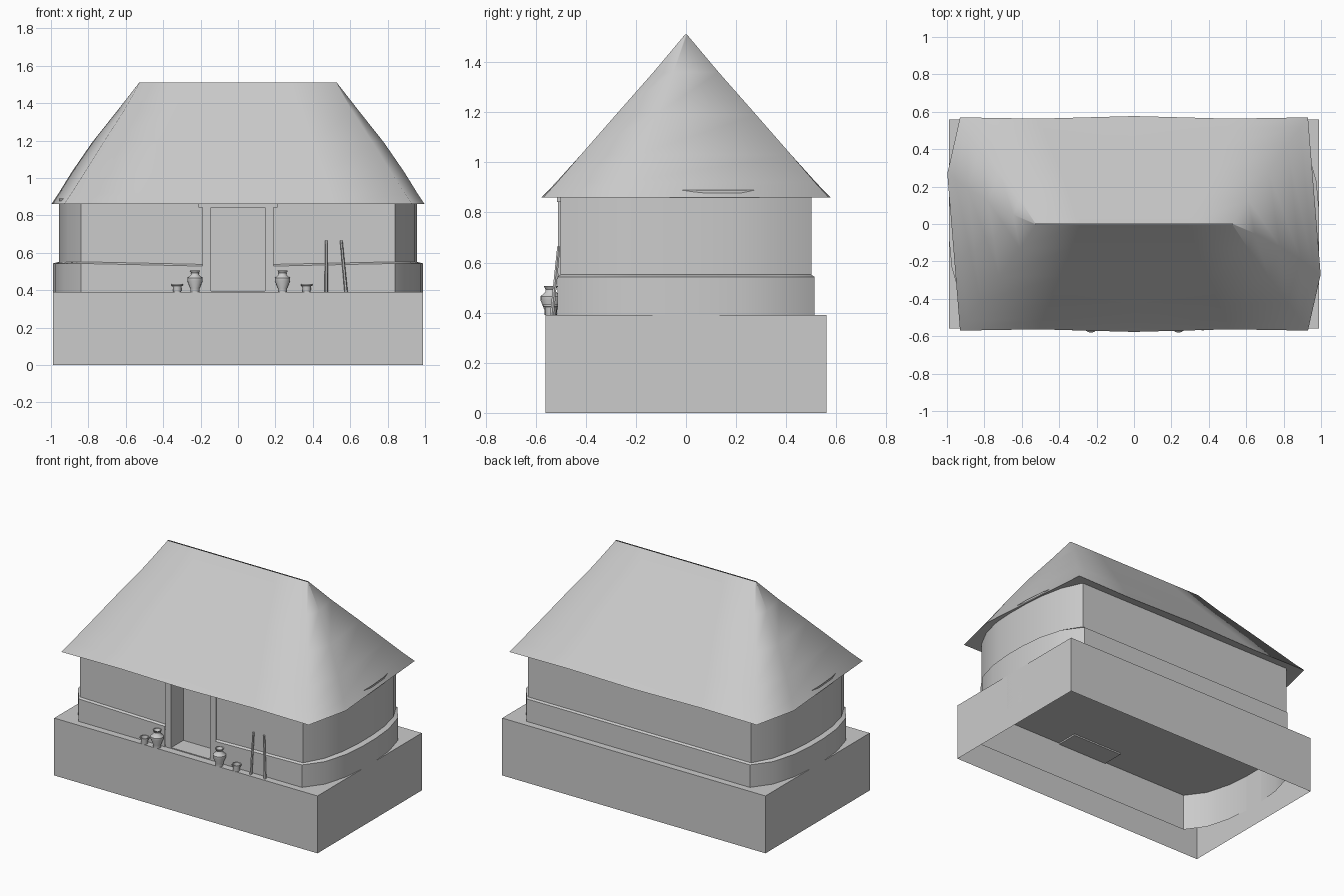
import bpy, bmesh, math
from mathutils import Vector

if "Cube" in bpy.data.objects:
    bpy.data.objects.remove(bpy.data.objects["Cube"])


def finish(name, bm, angle=40):
    bmesh.ops.recalc_face_normals(bm, faces=bm.faces)
    me = bpy.data.meshes.new(name)
    bm.to_mesh(me)
    bm.free()
    ob = bpy.data.objects.new(name, me)
    bpy.context.collection.objects.link(ob)
    bpy.ops.object.select_all(action='DESELECT')
    ob.select_set(True)
    bpy.context.view_layer.objects.active = ob
    bpy.ops.object.shade_smooth_by_angle(angle=math.radians(angle))
    return ob


def box(name, x0, x1, y0, y1, z0, z1, open_bottom=False):
    bm = bmesh.new()
    bmesh.ops.create_cube(bm, size=1)
    for v in bm.verts:
        v.co = Vector(((x0 + x1) / 2 + v.co.x * (x1 - x0),
                       (y0 + y1) / 2 + v.co.y * (y1 - y0),
                       (z0 + z1) / 2 + v.co.z * (z1 - z0)))
    if open_bottom:
        low = [f for f in bm.faces if f.calc_center_median().z < z0 + 1e-4]
        bmesh.ops.delete(bm, geom=low, context='FACES_ONLY')
    return finish(name, bm)


def loft(name, rings, closed=True, angle=40):
    bm = bmesh.new()
    rows = [[bm.verts.new(p) for p in r] for r in rings]
    n = len(rows[0])
    for a, b in zip(rows, rows[1:]):
        for i in range(n if closed else n - 1):
            j = (i + 1) % n
            bm.faces.new((a[i], a[j], b[j], b[i]))
    bmesh.ops.remove_doubles(bm, verts=bm.verts, dist=1e-5)
    return finish(name, bm, angle)


def outline(side, z, gap):
    """Path from the door round the house; side = right end points, front to back."""
    f = side[0][1]
    right = [(gap, f)] + side + [(x, -y) for x, y in side[-1::-1]]
    back = [(0, -f)]
    left = [(-x, y) for x, y in right[::-1]]
    return [(x, y, z) for x, y in right + back + left]


# Raised base, open underneath
box("base", -0.99, 0.99, -0.56, 0.56, 0, 0.39, True)

# Walls with bowed ends
wall = [(0.84, -0.5), (0.91, -0.37), (0.945, -0.22), (0.957, -0.07)]
loft("wall", [outline(wall, z, 0.19) for z in (0.5, 0.89)], False)

# Earth ledge around the foot of the wall
ledge = [(0.84, -0.513), (0.93, -0.39), (0.975, -0.23), (0.99, -0.07)]
rows = [outline(ledge, 0.39, 0.19), outline(ledge, 0.543, 0.19), outline(wall, 0.552, 0.19)]
for r in rows[1:]:
    for i in (0, -1):
        r[i] = (r[i][0], r[i][1], r[i][2] - 0.014)
loft("ledge", rows, False)
loft("foundation", [outline(ledge, z, 0.19) for z in (0.14, 0.39)])

# Recessed doorway
for s, n in ((-1, "left"), (1, "right")):
    a, b = sorted((s * 0.19, s * 0.145))
    box("door_jamb_" + n, a, b, -0.51, -0.36, 0.385, 0.87)
box("door_lintel", -0.212, 0.212, -0.515, -0.36, 0.842, 0.862)
box("door_panel", -0.145, 0.145, -0.38, -0.36, 0.385, 0.85)
box("door_sill", -0.19, 0.19, -0.51, -0.36, 0.38, 0.396)


# Thatched hip roof, with its soffit turned in to the wall
def roof_ring(z, cx, cy, bx, by, wave=0.0):
    front = [(-cx, -cy), (-cx * 0.55, -cy + wave), (0, -cy - wave),
             (cx * 0.55, -cy + wave), (cx, -cy), (bx, -by)]
    return [(x, y, z) for x, y in front] + [(-x, -y, z) for x, y in front]


loft("thatched_roof", [
    roof_ring(0.875, 0.82, 0.47, 0.91, 0.24),
    roof_ring(0.86, 0.93, 0.57, 0.998, 0.27, 0.007),
    roof_ring(0.92, 0.89, 0.515, 0.958, 0.24, 0.004),
    roof_ring(1.03, 0.82, 0.42, 0.89, 0.19),
    roof_ring(1.19, 0.72, 0.28, 0.78, 0.12),
    roof_ring(1.36, 0.61, 0.13, 0.645, 0.05),
    roof_ring(1.51, 0.525, 0.004, 0.528, 0.002)], angle=75)


# Turned pots beside the door
def lathe(name, profile, x, y, z, n=16):
    loft(name, [[(x + r * math.cos(2 * math.pi * i / n), y + r * math.sin(2 * math.pi * i / n), z + h)
                 for i in range(n)] for r, h in profile])


jar = [(0.0, 0), (0.024, 0), (0.025, 0.02), (0.041, 0.06), (0.041, 0.075), (0.022, 0.092),
       (0.02, 0.102), (0.028, 0.116), (0.022, 0.116), (0.016, 0.1), (0.0, 0.09)]
cup = [(0.0, 0), (0.021, 0), (0.024, 0.032), (0.03, 0.034), (0.03, 0.042), (0.024, 0.042),
       (0.02, 0.012), (0.0, 0.012)]
for n, xj, xc in (("left", -0.23, -0.325), ("right", 0.238, 0.367)):
    lathe("jar_" + n, jar, xj, -0.54, 0.39)
    lathe("cup_" + n, cup, xc, -0.54, 0.39, 12)

# Poles leaning on the wall
for n, x0, x1 in (("upright", 0.472, 0.472), ("slanted", 0.578, 0.552)):
    p, q = (x0, -0.535, 0.39), (x1, -0.508, 0.665)
    loft("pole_" + n, [[(c[0] + r * math.cos(i * math.pi / 3), c[1] + r * math.sin(i * math.pi / 3), c[2])
                        for i in range(6)] for c, r in ((p, 0), (p, 0.009), (q, 0.007), (q, 0))])
